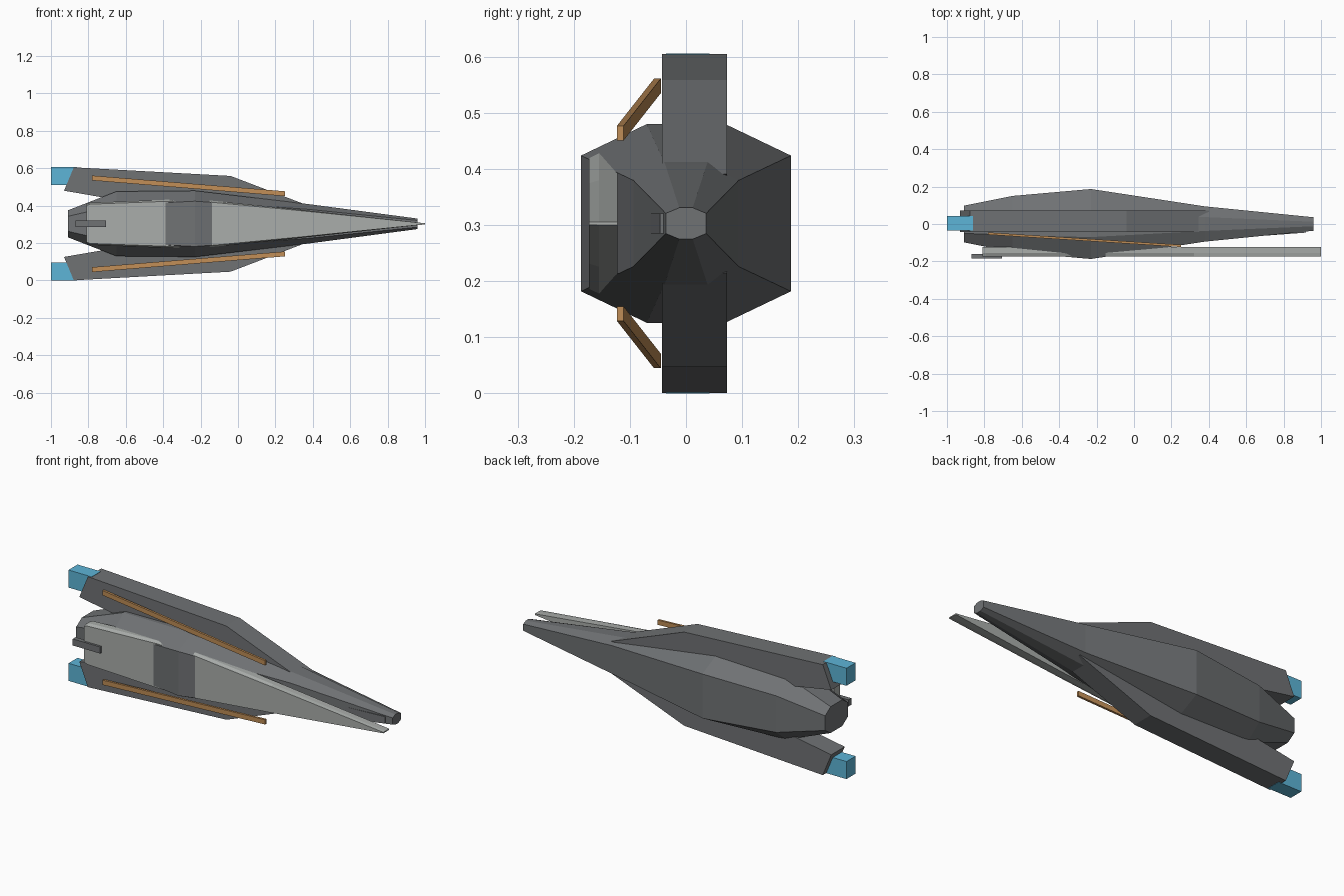
import bpy
import bmesh
from mathutils import Vector

if "Cube" in bpy.data.objects:
    bpy.data.objects.remove(bpy.data.objects["Cube"])

CZ = 0.303  # height of the ship's long axis


def material(name, rgb):
    m = bpy.data.materials.new(name)
    m.diffuse_color = (*rgb, 1)
    m.use_nodes = True
    m.node_tree.nodes["Principled BSDF"].inputs["Base Color"].default_value = m.diffuse_color
    return m


GREY = material("hull grey", (0.16, 0.168, 0.175))
LIGHT = material("pale grey", (0.40, 0.42, 0.405))
BLUE = material("engine blue", (0.11, 0.46, 0.68))
BROWN = material("copper brown", (0.53, 0.27, 0.095))


def loft(name, rings, mat):
    """Skin a list of equal-length point rings and cap both ends."""
    bm = bmesh.new()
    vs = [[bm.verts.new(p) for p in ring] for ring in rings]
    n = len(vs[0])
    for a, b in zip(vs, vs[1:]):
        for i in range(n):
            j = (i + 1) % n
            bm.faces.new((a[i], a[j], b[j], b[i]))
    bm.faces.new(vs[0])
    bm.faces.new(vs[-1])
    bmesh.ops.recalc_face_normals(bm, faces=bm.faces)
    me = bpy.data.meshes.new(name)
    bm.to_mesh(me)
    bm.free()
    me.materials.append(mat)
    ob = bpy.data.objects.new(name, me)
    bpy.context.collection.objects.link(ob)
    return ob


def slab(name, outline, y0, y1, mat, side=1):
    """Extrude an (x, z offset) outline along y; side -1 mirrors it."""
    return loft(name, [[(x, y, CZ + side * z) for x, z in outline] for y in (y0, y1)], mat)


def octagon(x, y, z, yc, zc):
    """Chamfered section: y, z half sizes, yc, zc chamfer corners."""
    pts = [(y, zc), (yc, z), (-yc, z), (-y, zc), (-y, -zc), (-yc, -z), (yc, -z), (y, -zc)]
    return [(x, a, CZ + b) for a, b in pts]


# Main hull: octagonal sections from stern to nose
loft("hull", [
    octagon(-0.91, 0.098, 0.072, 0.05, 0.04),
    octagon(-0.65, 0.150, 0.173, 0.06, 0.10),
    octagon(-0.23, 0.187, 0.177, 0.07, 0.121),
    octagon(0.38, 0.094, 0.105, 0.037, 0.077),
    octagon(0.96, 0.036, 0.028, 0.012, 0.018),
], GREY)

# Pale plate that tapers to a point, with chamfered outer edges
plate = [(-0.81, 0.105), (-0.79, 0.113), (-0.36, 0.13), (-0.15, 0.125), (0.32, 0.077), (1.0, 0.003)]
outline = plate + [(x, -z) for x, z in reversed(plate)]
loft("pale_plate", [
    [(x, -0.122, CZ + z) for x, z in outline],
    [(x, -0.155, CZ + z) for x, z in outline],
    [(x, -0.173, CZ + z * 0.93) for x, z in outline],
], LIGHT)

# Stern barrel on the plate and the thin keel below the nose
slab("barrel", [(-0.87, -0.018), (-0.87, 0.018), (-0.705, 0.018), (-0.705, -0.018)],
     -0.185, -0.16, GREY)
loft("nose_keel", [[(x, y, CZ + z) for y, z in
                    ((-0.03, 0.018), (yo, 0.018), (yo, -0.018), (-0.03, -0.018))]
                   for x, yo in ((0.3, -0.092), (0.92, -0.046))], GREY)

for label, s in (("upper", 1), ("lower", -1)):
    # Engine pod running forward into the hull
    slab(label + "_engine_pod",
         [(-0.93, 0.177), (-0.878, 0.302), (-0.04, 0.256), (0.40, 0.088), (0.2, 0.04), (-0.6, 0.12)],
         -0.043, 0.073, GREY, s)
    # Glowing exhaust block
    slab(label + "_exhaust", [(-1, 0.207), (-1, 0.303), (-0.86, 0.303), (-0.86, 0.207)],
         -0.036, 0.042, BLUE, s)
    # Slanted copper rail beside the pod
    rail = []
    for x, y, z in ((-0.78, -0.051, 0.245), (0.25, -0.117, 0.161)):
        rail.append([Vector((x, y + dy, CZ + s * (z + dz))) for dy, dz in
                     ((-0.006, -0.013), (0.006, -0.013), (0.006, 0.013), (-0.006, 0.013))])
    loft(label + "_rail", rail, BROWN)
